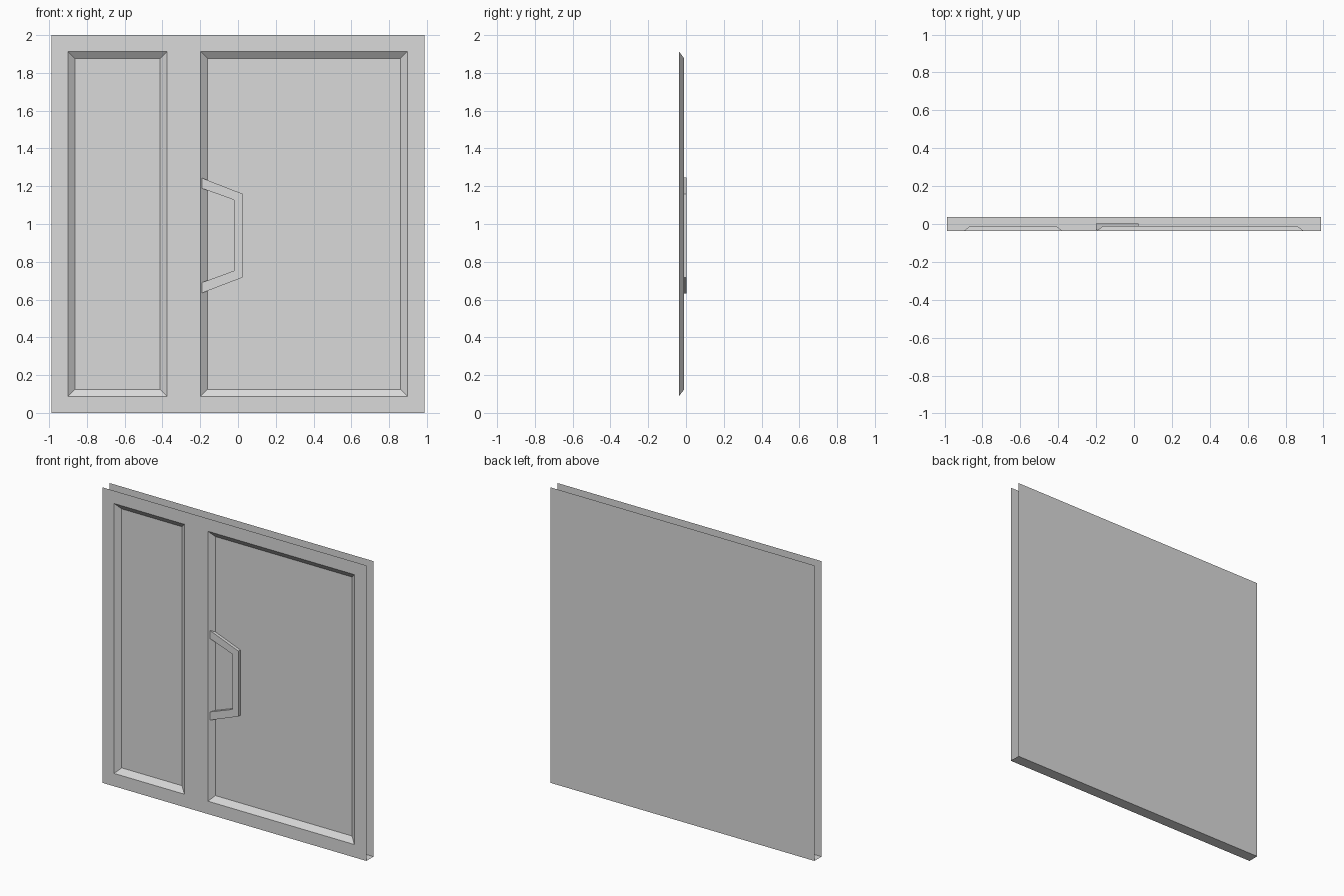
import bpy, bmesh

cube = bpy.data.objects.get("Cube")
if cube:
    bpy.data.objects.remove(cube, do_unlink=True)

W, H, FRONT, BACK = 0.988, 2.0, -0.038, 0.038

grey = bpy.data.materials.new("light_grey")
grey.use_nodes = True
colour = (0.7, 0.7, 0.7, 1)
grey.diffuse_color = colour
grey.node_tree.nodes["Principled BSDF"].inputs["Base Color"].default_value = colour


def make_object(name, bm):
    mesh = bpy.data.meshes.new(name)
    bm.to_mesh(mesh)
    bm.free()
    mesh.materials.append(grey)
    obj = bpy.data.objects.new(name, mesh)
    bpy.context.collection.objects.link(obj)
    return obj


def make_quad(name, corners):
    bm = bmesh.new()
    bm.faces.new([bm.verts.new(c) for c in corners])
    return make_object(name, bm)


# Front sheet: a grid of cells, with the two panel cells inset and pushed back
xs = [-W, -0.901, -0.375, -0.199, 0.898, W]
zs = [0, 0.087, 1.914, H]
bm = bmesh.new()
grid = [[bm.verts.new((x, FRONT, z)) for x in xs] for z in zs]
panels = []
for j in range(len(zs) - 1):
    for i in range(len(xs) - 1):
        face = bm.faces.new((grid[j][i], grid[j][i + 1],
                             grid[j + 1][i + 1], grid[j + 1][i]))
        if j == 1 and i in (1, 3):
            panels.append(face)
bm.normal_update()
bmesh.ops.inset_individual(bm, faces=panels, thickness=0.037, use_even_offset=True)
bmesh.ops.translate(bm, vec=(0, 0.028, 0), verts=[v for f in panels for v in f.verts])
make_object("front_panels", bm)

# Back sheet and bottom strip; the top and sides stay open
make_quad("back_sheet", [(W, BACK, 0), (-W, BACK, 0), (-W, BACK, H), (W, BACK, H)])
make_quad("bottom_strip", [(-W, BACK, 0), (W, BACK, 0), (W, FRONT, 0), (-W, FRONT, 0)])

# Handle: a bracket outline whose ends run into the bevel and behind the panel
outline = [(-0.20, 0.631), (0.024, 0.717), (0.024, 1.16), (-0.20, 1.247),
           (-0.20, 1.192), (-0.02, 1.127), (-0.02, 0.753), (-0.20, 0.687)]
bm = bmesh.new()
front = bm.faces.new([bm.verts.new((x, -0.031, z)) for x, z in outline])
side = bmesh.ops.extrude_face_region(bm, geom=[front], use_keep_orig=True)
bmesh.ops.translate(bm, vec=(0, 0.034, 0),
                    verts=[v for v in side["geom"] if isinstance(v, bmesh.types.BMVert)])
bmesh.ops.recalc_face_normals(bm, faces=bm.faces)
make_object("door_handle", bm)
